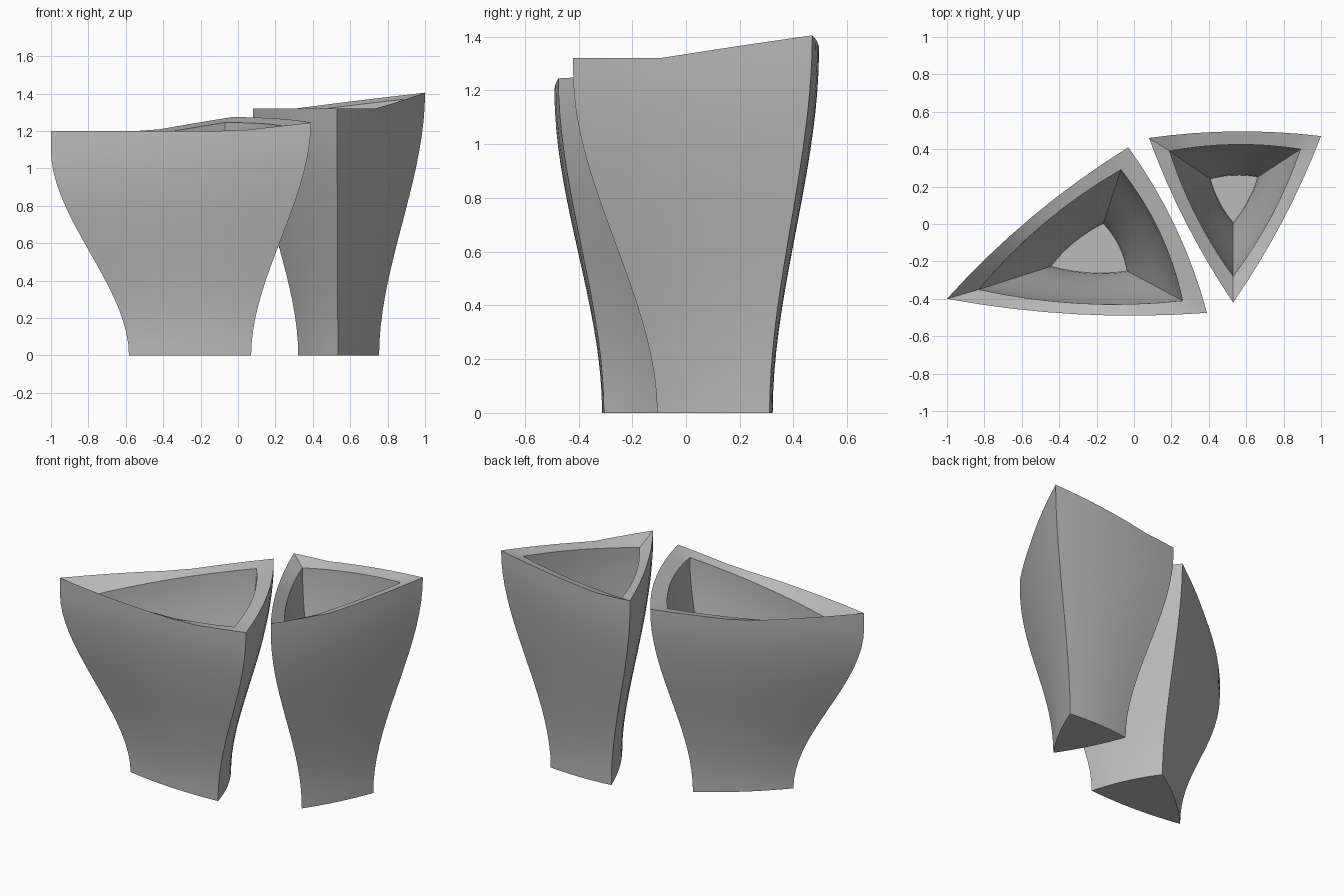
import bpy
import bmesh
from mathutils import Vector

cube = bpy.data.objects.get("Cube")
if cube:
    bpy.data.objects.remove(cube, do_unlink=True)

SEGMENTS = 8      # points along each bowed side
RINGS = 18        # rings up the wall
FOOT = 0.47       # foot size relative to the mouth
FLOOR = 0.07      # inside floor height

grey = bpy.data.materials.new("plain_grey")
grey.use_nodes = True
colour = (0.5, 0.5, 0.5, 1)
grey.diffuse_color = colour
grey.node_tree.nodes["Principled BSDF"].inputs["Base Color"].default_value = colour


def bowed_triangle(corners, bow):
    """Outline of a counter-clockwise triangle with sides bowed outwards."""
    points = []
    for i, a in enumerate(corners):
        b = corners[(i + 1) % 3]
        side = (b - a).normalized()
        out = Vector((side.y, -side.x))
        for k in range(SEGMENTS):
            s = k / SEGMENTS
            points.append(a.lerp(b, s) + out * bow * 4 * s * (1 - s))
    return points


def make_vase(name, corners, inner_top, inner_floor, heights, flat, bow):
    corners = [Vector(c) for c in corners]
    inner_top = [Vector(c) for c in inner_top]
    inner_floor = [Vector(c) for c in inner_floor]
    centre = sum(corners, Vector((0, 0))) / 3

    # tilted plane of the mouth
    p = [Vector((*c, h)) for c, h in zip(corners, heights)]
    normal = (p[1] - p[0]).cross(p[2] - p[0])

    def mouth(v):
        d = v - corners[0]
        return heights[0] - (normal.x * d.x + normal.y * d.y) / normal.z

    top = bowed_triangle(corners, bow)
    foot = [centre + (v - centre) * FOOT for v in top]
    in_top = bowed_triangle(inner_top, bow)
    in_foot = bowed_triangle(inner_floor, bow * FOOT)

    bm = bmesh.new()

    def wall(low, high, start, drop):
        rings = []
        for r in range(RINGS + 1):
            ring = []
            for a, b in zip(low, high):
                z = start + (mouth(b) - drop - start) * r / RINGS
                u = z / (mouth(b) - drop)
                t = u * u * (3 - 2 * u)
                ring.append(bm.verts.new((*a.lerp(b, t), z)))
            rings.append(ring)
        return rings

    outer = wall(foot, top, 0, 0)
    inner = wall(in_foot, in_top, FLOOR, 0.015)
    # level lip standing above the low part of the tilted mouth
    lip = [bm.verts.new((*v, max(flat, mouth(v)))) for v in top]

    loops = outer + [lip] + inner[::-1]
    n = len(top)
    for low, high in zip(loops, loops[1:]):
        for i in range(n):
            j = (i + 1) % n
            bm.faces.new((low[i], low[j], high[j], high[i]))
    bm.faces.new(outer[0][::-1])
    bm.faces.new(inner[0])
    bmesh.ops.remove_doubles(bm, verts=bm.verts, dist=0.0005)
    bmesh.ops.recalc_face_normals(bm, faces=bm.faces)

    mesh = bpy.data.meshes.new(name)
    bm.to_mesh(mesh)
    bm.free()
    mesh.materials.append(grey)
    vase = bpy.data.objects.new(name, mesh)
    bpy.context.collection.objects.link(vase)
    bpy.ops.object.select_all(action="DESELECT")
    vase.select_set(True)
    bpy.context.view_layer.objects.active = vase
    bpy.ops.object.shade_smooth_by_angle(angle=0.5)


# wide vase
make_vase("wide_vase",
          [(-1, -0.4), (0.39, -0.475), (-0.03, 0.41)],
          [(-0.83, -0.35), (0.26, -0.41), (-0.07, 0.29)],
          [(-0.44, -0.225), (-0.04, -0.25), (-0.165, 0)],
          (1.1, 1.245, 1.275), 1.2, 0.045)

# slim vase
make_vase("slim_vase",
          [(0.08, 0.46), (0.53, -0.42), (1, 0.47)],
          [(0.19, 0.39), (0.53, -0.28), (0.89, 0.4)],
          [(0.41, 0.24), (0.53, 0.01), (0.66, 0.25)],
          (1.29, 1.265, 1.405), 1.32, 0.03)
